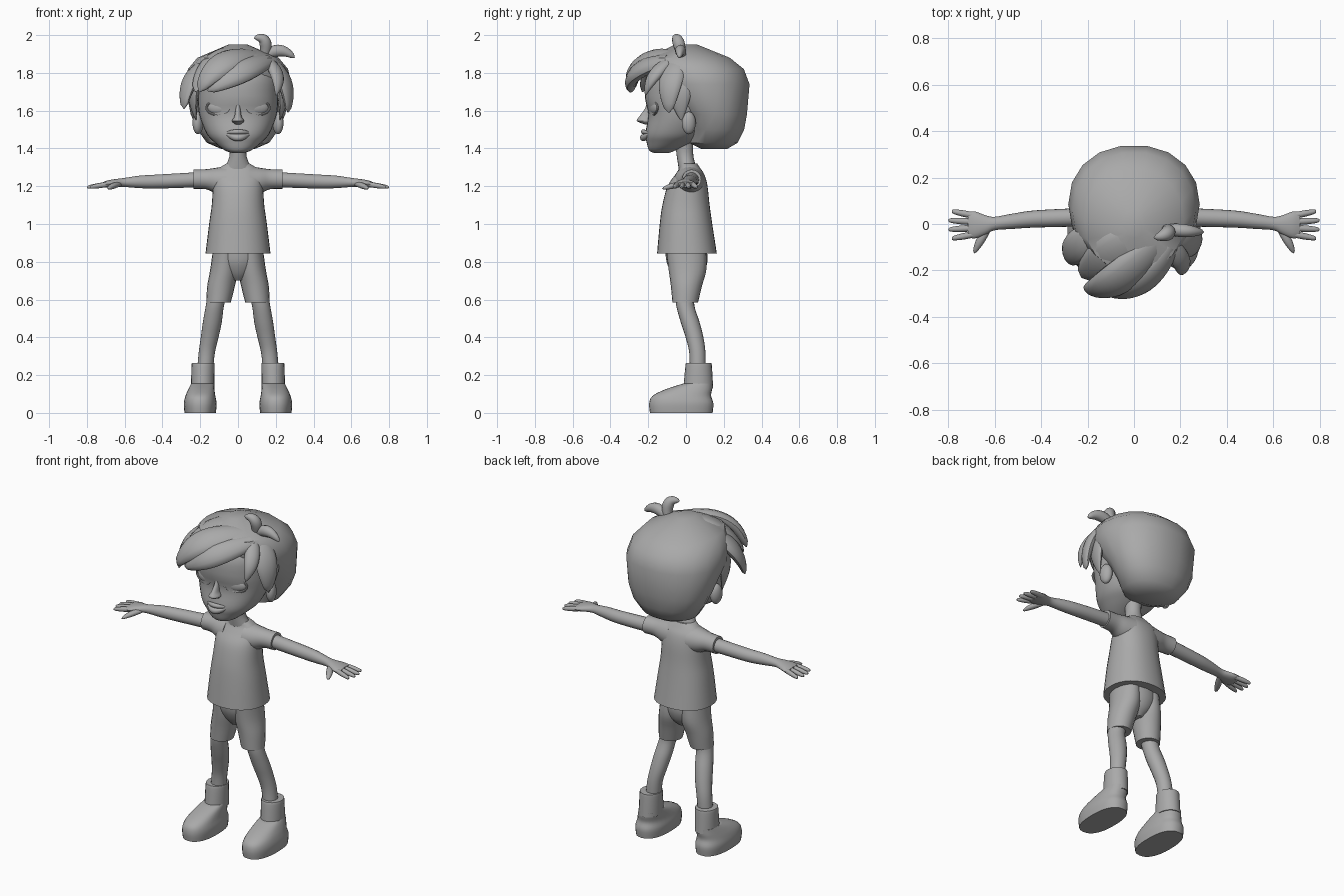
import bpy, bmesh, math
from mathutils import Vector as V

grey = bpy.data.materials.new("plain grey")
grey.diffuse_color = (0.4, 0.4, 0.4, 1)
UP = (V((1, 0, 0)), V((0, 1, 0)))      # horizontal rings
SIDE = (V((0, 1, 0)), V((0, 0, 1)))    # rings across x


def finish(name, bm, mirror):
    bmesh.ops.recalc_face_normals(bm, faces=bm.faces)
    me = bpy.data.meshes.new(name)
    bm.to_mesh(me)
    bm.free()
    me.materials.append(grey)
    ob = bpy.data.objects.new(name, me)
    bpy.context.collection.objects.link(ob)
    if mirror:
        ob.modifiers.new("mirror", 'MIRROR')


def smooth_rows(rows, steps):
    """Catmull-Rom interpolation between rows."""
    r = [rows[0], *rows, rows[-1]]
    out = []
    for i in range(len(rows) - 1):
        for s in range(steps):
            t = s / steps
            out.append([b + 0.5 * t * (c - a + t * (2 * a - 5 * b + 4 * c - d + t * (3 * (b - c) + d - a)))
                        for a, b, c, d in zip(*r[i:i + 4])])
    return out + [rows[-1]]


def skin(name, rings, mirror=False):
    """Join rings of points into a closed surface."""
    bm = bmesh.new()
    rings = [[bm.verts.new(p) for p in ring] for ring in rings]
    n = len(rings[0])
    for p, q in zip(rings, rings[1:]):
        for k in range(n):
            bm.faces.new((p[k], p[(k + 1) % n], q[(k + 1) % n], q[k]))
    bm.faces.new(rings[0])
    bm.faces.new(rings[-1])
    finish(name, bm, mirror)


def ring(p, u, v, a, b, n, power=2.0):
    pts = []
    for k in range(n):
        c, s = math.cos(2 * math.pi * k / n), math.sin(2 * math.pi * k / n)
        c, s = (math.copysign(abs(w) ** (2 / power), w) for w in (c, s))
        pts.append(p + u * c * a + v * s * b)
    return pts


def limb(name, rows, axes=UP, n=20, steps=4, power=2.0, mirror=True):
    """Rows are x, y, z, radius, and a second radius if not round."""
    rows = smooth_rows([r if len(r) == 5 else (*r, r[3]) for r in rows], steps)
    skin(name, [ring(V(r[:3]), *axes, r[3], r[4], n, power) for r in rows], mirror)


def trunk(name, rows, **kw):
    """Central part: rows are z, y, half width, half depth."""
    limb(name, [(0, y, z, a, b) for z, y, a, b in rows], mirror=False, **kw)


def lock(name, start, bend, end, width, thick, hub=(0, .03, 1.62), blunt=.3, mirror=False):
    """Curved tapering tuft whose flat side faces away from hub."""
    p, q, r = V(start), V(bend), V(end)
    rings = []
    for i in range(17):
        t = i / 16
        pos = p * (1 - t) ** 2 + q * 2 * t * (1 - t) + r * t * t
        tan = ((q - p) * (1 - t) + (r - q) * t).normalized()
        v = pos - V(hub)
        v = (v - tan * v.dot(tan)).normalized()
        size = max((.6 + .4 * math.sin(math.pi * t)) * (1 - t ** 3) ** blunt, .05)
        rings.append(ring(pos, tan.cross(v), v, width * size, thick * size, 14))
    skin(name, rings, mirror)


def ball(name, centre, radii, turn):
    bm = bmesh.new()
    bmesh.ops.create_uvsphere(bm, u_segments=20, v_segments=12, radius=1)
    c, s = math.cos(turn), math.sin(turn)
    for w in bm.verts:
        x, y, z = (w.co[i] * radii[i] for i in range(3))
        w.co = V((x * c - y * s, x * s + y * c, z)) + V(centre)
    finish(name, bm, True)


# head and neck
trunk("head", [(1.376, -.13, .03, .04), (1.39, -.125, .07, .07), (1.43, -.09, .122, .118),
               (1.48, -.06, .167, .155), (1.58, -.03, .205, .17), (1.68, -.02, .212, .198),
               (1.8, 0, .2, .2), (1.9, .01, .08, .08)], n=32, power=2.15)
trunk("neck", [(1.27, .015, .085, .05), (1.36, -.005, .045, .044), (1.45, -.01, .05, .05)])

# face
trunk("nose", [(1.528, -.205, .014, .014), (1.545, -.218, .032, .042), (1.57, -.213, .019, .034),
               (1.61, -.198, .013, .02), (1.65, -.195, .01, .01)])
for name, z, r in (("upper_lip", 1.488, .012), ("lower_lip", 1.457, .017)):
    limb(name, [(.075 * t, -.225 + .038 * t * t, z + (1.482 - z) * t * t, r * (1.1 - t * t))
                for t in (-1, -.5, 0, .5, 1)], SIDE, 12, mirror=False)
ball("eye", (.105, -.168, 1.615), (.06, .018, .034), .33)
rim = [2 * math.pi * k / 24 for k in range(25)]
skin("eyelid", [ring(V((.105 + .062 * math.cos(a), -.174 + .022 * math.cos(a), 1.615 + .037 * math.sin(a))),
                     V((math.cos(a), 0, math.sin(a))), UP[1], .006, .006, 8) for a in rim], True)
ball("ear", (.212, .015, 1.535), (.028, .038, .06), .3)

# hair: faceted cap
trunk("hair_cap", [(1.398, .15, .09, .07), (1.43, .145, .165, .13), (1.5, .16, .215, .15),
                   (1.58, .15, .25, .175), (1.74, .085, .283, .255), (1.82, .055, .265, .255),
                   (1.88, .015, .215, .22), (1.95, 0, .05, .06)], n=18, steps=1, power=2.15)

# hair: swept fringe and side locks
lock("fringe_outer", (.16, -.02, 1.87), (-.1, -.3, 1.92), (-.205, -.285, 1.7), .085, .045)
lock("fringe_lower", (.16, -.1, 1.865), (.02, -.33, 1.82), (-.16, -.28, 1.705), .07, .04)
lock("fringe_top", (.15, 0, 1.88), (-.12, -.12, 1.96), (-.225, -.23, 1.7), .1, .04)
lock("left_lock", (-.12, -.02, 1.87), (-.28, -.11, 1.81), (-.285, -.155, 1.61), .075, .035)
lock("right_front_lock", (.14, -.06, 1.88), (.24, -.19, 1.8), (.2, -.215, 1.68), .045, .03, blunt=.6)
lock("right_lock", (.15, -.03, 1.88), (.28, -.1, 1.78), (.265, -.09, 1.59), .07, .033)
lock("sideburn", (.2, -.03, 1.82), (.26, -.04, 1.72), (.222, -.025, 1.55), .07, .028, blunt=.6, mirror=True)
# crown tufts
lock("tuft_upright", (.13, -.02, 1.86), (.18, -.04, 2.0), (.085, -.06, 1.985), .033, .033, (.12, 1, 1.9))
lock("tuft_side", (.13, -.02, 1.87), (.21, -.03, 1.96), (.3, -.035, 1.88), .033, .03, (.2, 1, 1.9))

# shirt
trunk("shirt_body", [(.845, .005, .172, .158), (1, 0, .153, .139), (1.1, 0, .139, .125), (1.2, .008, .133, .106),
                     (1.26, .02, .13, .078), (1.295, .02, .1, .056), (1.32, .012, .062, .047)], n=32, power=2.2)
limb("sleeve", [(.06, .018, 1.225, .082), (.12, .022, 1.23, .067), (.17, .027, 1.237, .053),
                (.235, .03, 1.237, .051)], SIDE)

# arms and hands
limb("arm", [(.2, .03, 1.235, .04), (.42, .022, 1.225, .037), (.52, .012, 1.223, .033), (.6, .002, 1.22, .029, .024),
             (.64, -.004, 1.217, .042, .022), (.685, -.004, 1.212, .058, .02), (.715, -.002, 1.208, .054, .014)], SIDE)
for i in range(4):
    f = 1.5 - i                       # fingers fan out from the palm
    base, spread, tip = -.004 + .027 * f, .012 * f, .8 - .007 * f * f
    limb("finger_%d" % (i + 1), [(.69 + (tip - .69) * t, base + spread * t, 1.21 - .015 * t, .014 * (1 - .7 * t ** 8))
                                 for t in (0, .5, .9, 1)], SIDE, 10)
lock("thumb", (.62, -.01, 1.212), (.665, -.07, 1.205), (.688, -.126, 1.186), .019, .016, (.65, -.06, 0), mirror=True)

# shorts
trunk("shorts_seat", [(.7, .005, .03, .05), (.74, .008, .085, .085), (.8, .005, .125, .108), (.87, 0, .13, .11)])
limb("shorts_leg", [(.066, 0, .87, .066, .105), (.073, .008, .76, .074, .1), (.09, .002, .67, .073, .082),
                    (.103, -.004, .585, .065, .068)])

# legs, socks and shoes
limb("leg", [(.105, -.005, .65, .053), (.122, -.004, .57, .048), (.136, .022, .48, .05),
             (.15, .045, .4, .047), (.165, .06, .32, .043), (.175, .062, .22, .042)])
limb("sock", [(.187, .065, .13, .062, .079), (.185, .067, .25, .061, .07), (.184, .068, .264, .058, .066)])
limb("shoe", [(.2, -.025, 0, .083, .166), (.2, -.025, .05, .087, .17), (.199, -.022, .09, .079, .155),
              (.194, .015, .125, .069, .123), (.188, .062, .155, .06, .078)], n=28, power=2.4)

# smooth shading, keeping hems and hair facets crisp
for ob in bpy.context.collection.objects:
    ob.select_set(True)
    bpy.context.view_layer.objects.active = ob
bpy.ops.object.shade_smooth_by_angle(angle=math.radians(40))
